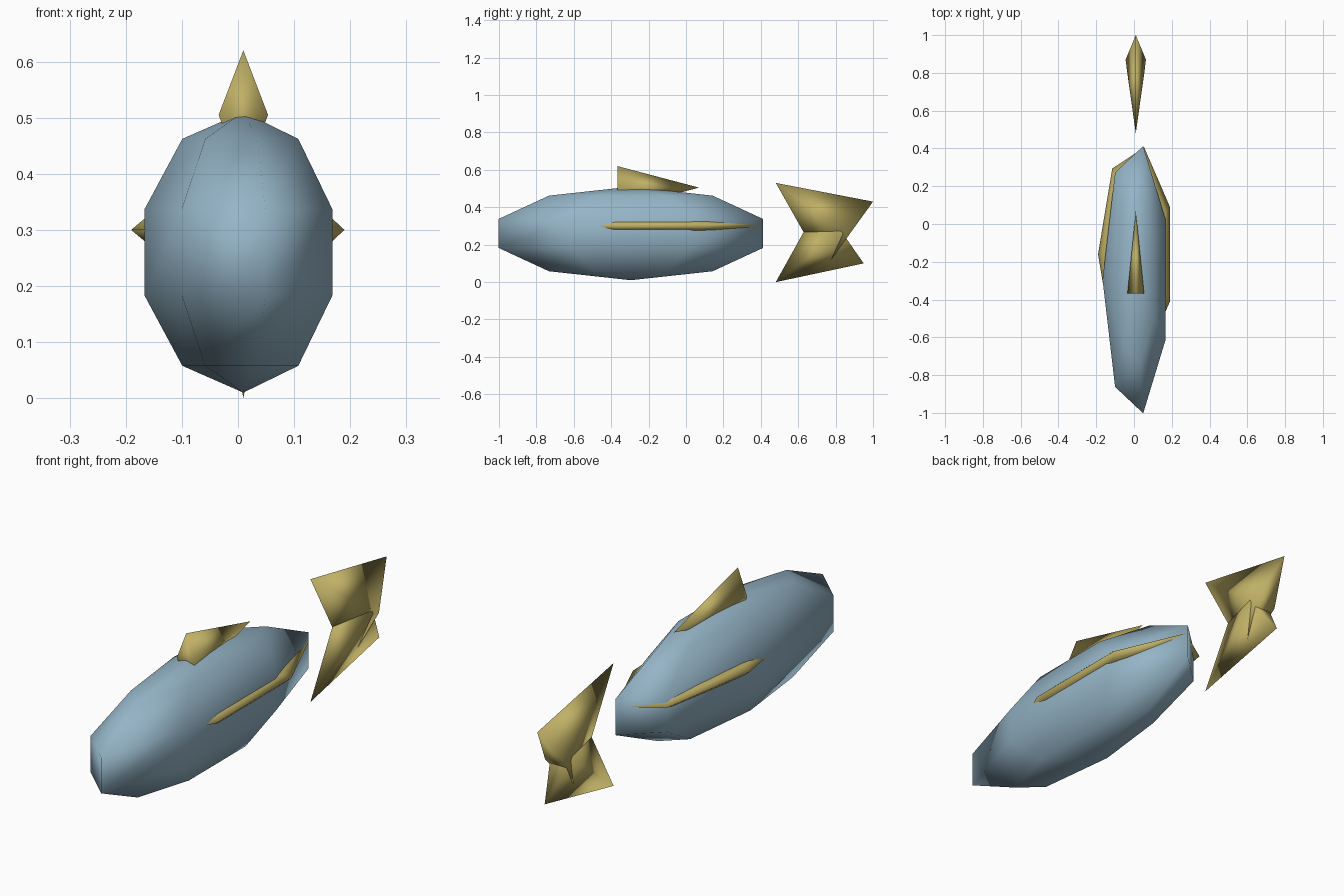
import bpy, bmesh
from math import sin, cos, pi
from mathutils import Vector

if "Cube" in bpy.data.objects:
    bpy.data.objects.remove(bpy.data.objects["Cube"])

CX = 0.0095  # centre plane of the fish


def material(name, rgb):
    m = bpy.data.materials.new(name)
    m.diffuse_color = (*rgb, 1)
    m.use_nodes = True
    m.node_tree.nodes["Principled BSDF"].inputs["Base Color"].default_value = m.diffuse_color
    return m


blue = material("body_blue", (0.30, 0.46, 0.57))
gold = material("fin_gold", (0.52, 0.43, 0.13))


def make_object(name, bm, mat):
    bmesh.ops.recalc_face_normals(bm, faces=bm.faces[:])
    for f in bm.faces:
        f.smooth = True
    mesh = bpy.data.meshes.new(name)
    bm.to_mesh(mesh)
    bm.free()
    mesh.materials.append(mat)
    ob = bpy.data.objects.new(name, mesh)
    bpy.context.collection.objects.link(ob)
    return ob


def ellipsoid(name, centre, radii, rings, mat, segments=7):
    """Low-poly sphere with one vertex column pointing to -x."""
    bm = bmesh.new()
    c = Vector(centre)
    rx, ry, rz = radii
    rows = []
    for i in range(1, rings):
        a = pi * i / rings
        rows.append([bm.verts.new(c + Vector((
            -rx * sin(a) * cos(2 * pi * j / segments),
            ry * sin(a) * sin(2 * pi * j / segments),
            rz * cos(a)))) for j in range(segments)])
    top = bm.verts.new(c + Vector((0, 0, rz)))
    bottom = bm.verts.new(c - Vector((0, 0, rz)))
    for j in range(segments):
        k = (j + 1) % segments
        bm.faces.new((top, rows[0][j], rows[0][k]))
        bm.faces.new((bottom, rows[-1][k], rows[-1][j]))
        for a, b in zip(rows, rows[1:]):
            bm.faces.new((a[j], b[j], b[k], a[k]))
    return make_object(name, bm, mat)


def fin(name, tip, end_a, end_b, half_width):
    """Four-sided cone: tip and the two long corners of its base, as (y, z)."""
    bm = bmesh.new()
    t, a, b = (Vector((CX, *p)) for p in (tip, end_a, end_b))
    mid = (a + b) / 2
    side = Vector((half_width, 0, 0))
    apex = bm.verts.new(t)
    base = [bm.verts.new(p) for p in (a, mid + side, b, mid - side)]
    bm.faces.new(base)
    for i in range(4):
        bm.faces.new((apex, base[i], base[(i + 1) % 4]))
    return make_object(name, bm, gold)


# Body and the flat fin disc that pokes out of both sides
ellipsoid("body", (CX, -0.295, 0.26), (0.185, 0.763, 0.25), 5, blue)
ellipsoid("side_fins", (CX, -0.16, 0.30), (0.20, 0.58, 0.045), 6, gold)

# Back fin and the two crossing tail fins
fin("back_fin", (0.07, 0.505), (-0.367, 0.62), (-0.367, 0.39), 0.044)
fin("tail_fin_upper", (0.48, 0.53), (1.0, 0.43), (0.74, 0.07), 0.054)
fin("tail_fin_lower", (0.48, 0.0), (0.95, 0.10), (0.72, 0.43), 0.050)
